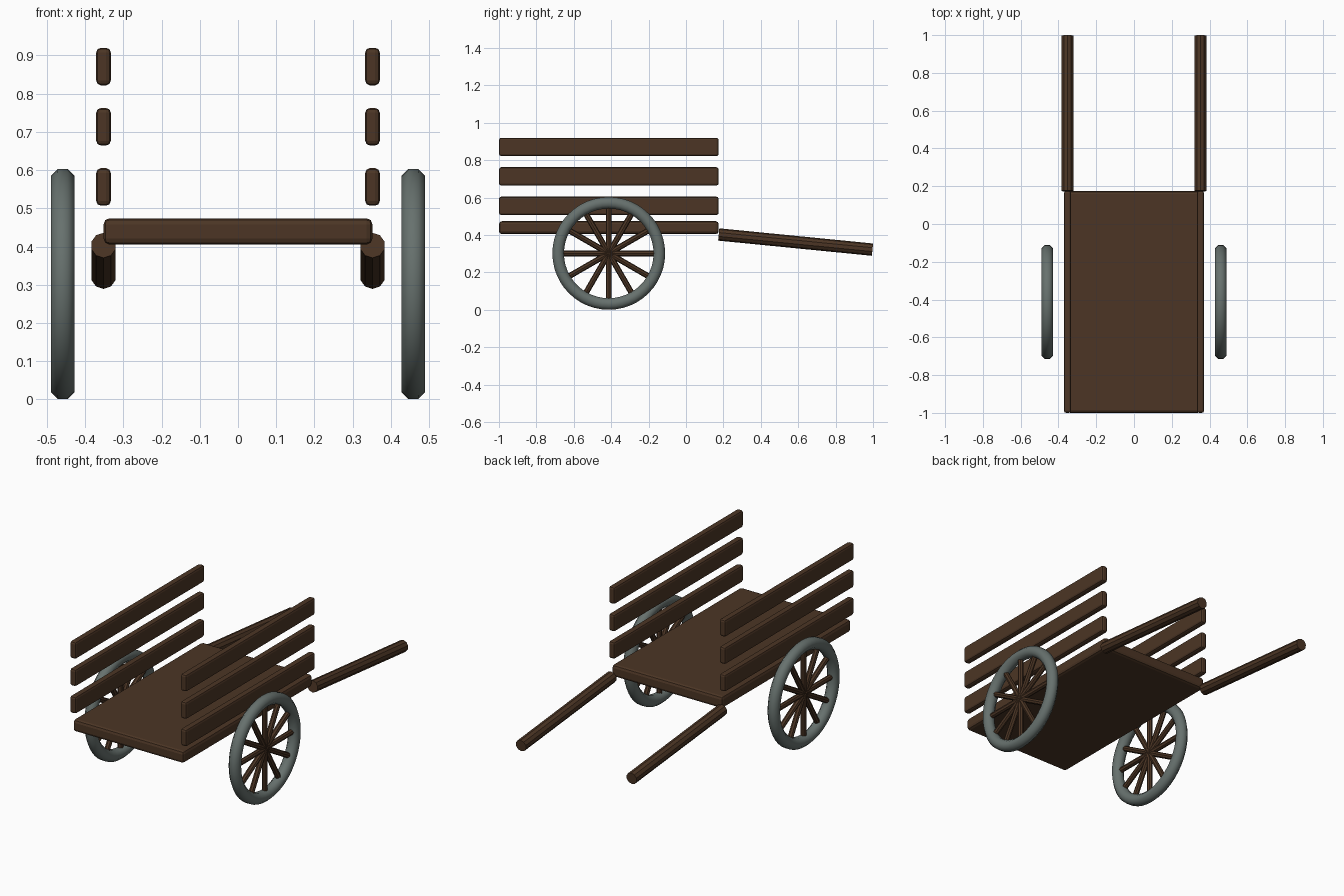
import bpy, bmesh, math
from mathutils import Vector, Matrix

if "Cube" in bpy.data.objects:
    bpy.data.objects.remove(bpy.data.objects["Cube"])


def material(name, rgb):
    m = bpy.data.materials.new(name)
    m.diffuse_color = (*rgb, 1)
    m.use_nodes = True
    m.node_tree.nodes["Principled BSDF"].inputs["Base Color"].default_value = m.diffuse_color
    return m


WOOD = material("dark wood", (0.072, 0.036, 0.018))
IRON = material("grey iron", (0.135, 0.165, 0.155))


def finish(bm, name, mat):
    bmesh.ops.recalc_face_normals(bm, faces=bm.faces)
    me = bpy.data.meshes.new(name)
    bm.to_mesh(me)
    bm.free()
    me.materials.append(mat)
    ob = bpy.data.objects.new(name, me)
    bpy.context.collection.objects.link(ob)
    return ob


def plank(name, lo, hi, bevel):
    lo, hi = Vector(lo), Vector(hi)
    bm = bmesh.new()
    bmesh.ops.create_cube(bm, size=1, matrix=Matrix.LocRotScale((lo + hi) / 2, None, hi - lo))
    bmesh.ops.bevel(bm, geom=bm.edges[:], offset=bevel, segments=2, profile=0.5, affect='EDGES')
    return finish(bm, name, WOOD)


def add_rod(bm, a, b, r, sides):
    a, b = Vector(a), Vector(b)
    d = b - a
    m = Matrix.Translation((a + b) / 2) @ d.to_track_quat('Z', 'Y').to_matrix().to_4x4()
    bmesh.ops.create_cone(bm, cap_ends=True, segments=sides, radius1=r, radius2=r,
                          depth=d.length, matrix=m)


# Cart bed
plank("bed", (-0.352, -1, 0.405), (0.352, 0.175, 0.474), 0.016)

HUB_Y, HUB_Z = -0.413, 0.302
for side, s in (("left", -1), ("right", 1)):
    # Side rails
    for i in range(3):
        z = 0.507 + 0.1575 * i
        plank(f"{side}_rail_{i + 1}", (s * 0.352 - 0.019, -1, z),
              (s * 0.352 + 0.019, 0.175, z + 0.098), 0.012)

    # Pull handle, sloping down
    bm = bmesh.new()
    add_rod(bm, (s * 0.352, 0.175, 0.403), (s * 0.352, 0.997, 0.322), 0.033, 10)
    finish(bm, f"{side}_handle", WOOD)

    # Spokes: six full-width rods
    bm = bmesh.new()
    for i in range(6):
        a = math.pi * i / 6
        d = Vector((0, math.cos(a), math.sin(a))) * 0.25
        c = Vector((s * 0.459, HUB_Y, HUB_Z))
        add_rod(bm, c - d, c + d, 0.0155, 8)
    finish(bm, f"{side}_spokes", WOOD)

    # Iron rim: octagonal section spun round the hub
    bm = bmesh.new()
    ring = []
    for i in range(8):
        a = math.pi * (i + 0.5) / 4
        ring.append(bm.verts.new((s * 0.459 + 0.0335 * math.cos(a), HUB_Y,
                                  HUB_Z + 0.2705 + 0.0335 * math.sin(a))))
    edges = [bm.edges.new((ring[i], ring[(i + 1) % 8])) for i in range(8)]
    bmesh.ops.spin(bm, geom=ring + edges, cent=(0, HUB_Y, HUB_Z), axis=(1, 0, 0),
                   angle=math.tau, steps=48, use_merge=True)
    bmesh.ops.remove_doubles(bm, verts=bm.verts[:], dist=1e-4)
    for f in bm.faces:
        f.smooth = True
    finish(bm, f"{side}_rim", IRON)
